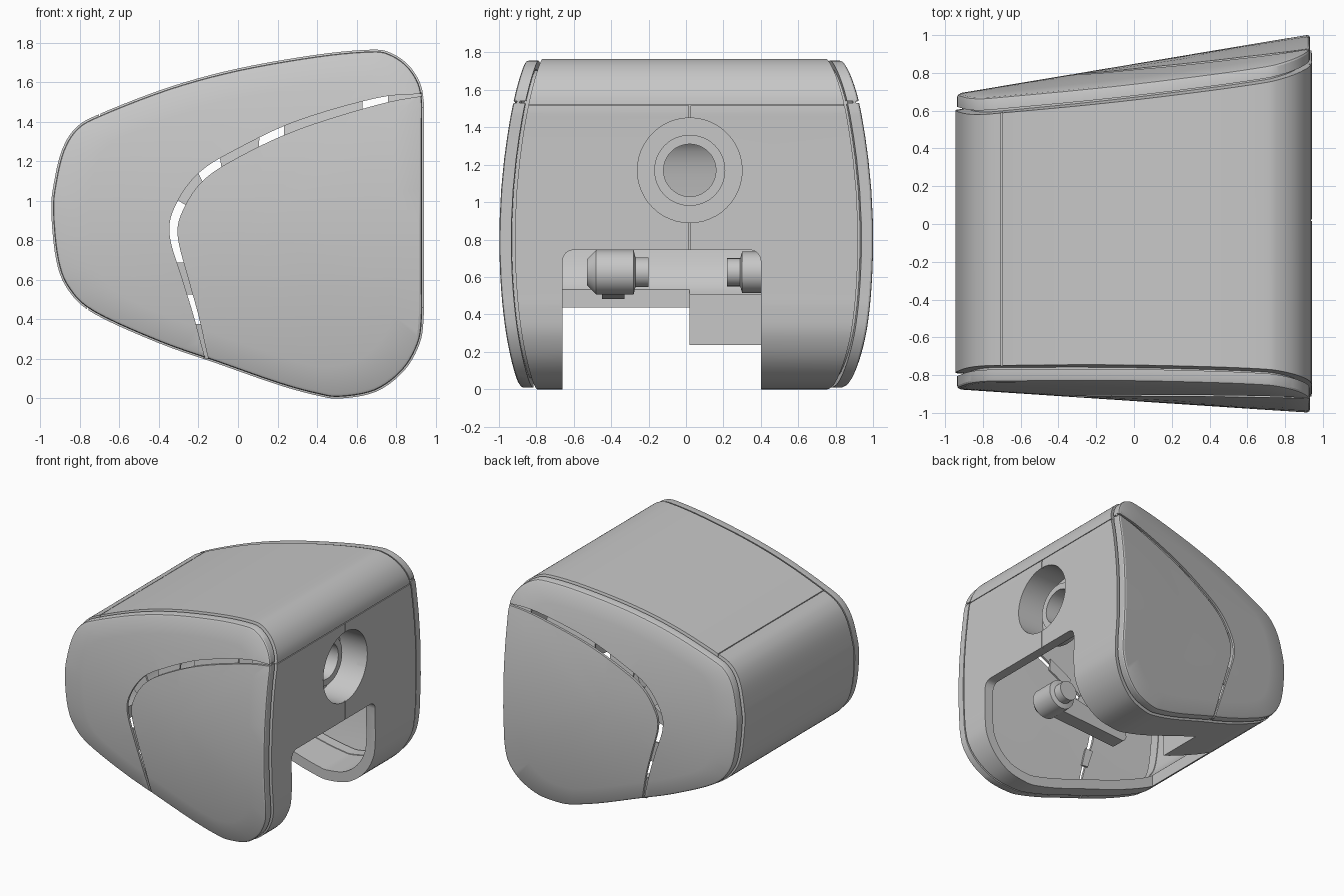
import bpy
import bmesh
from math import cos, sin, tau
from mathutils import Vector

if "Cube" in bpy.data.objects:
    bpy.data.objects.remove(bpy.data.objects["Cube"])

grey = bpy.data.materials.new("plain_grey")
grey.use_nodes = True
GREY = (0.57, 0.57, 0.57, 1)
grey.diffuse_color = GREY
grey.node_tree.nodes["Principled BSDF"].inputs["Base Color"].default_value = GREY


# Helpers
def make(name, loops, closed=False):
    """Skin a list of equal point loops into a solid."""
    bm = bmesh.new()
    rows = [[bm.verts.new(p) for p in loop] for loop in loops]
    pairs = list(zip(rows, rows[1:] + rows[:1])) if closed else list(zip(rows, rows[1:]))
    for a, b in pairs:
        n = len(a)
        for i in range(n):
            j = (i + 1) % n
            bm.faces.new((a[i], a[j], b[j], b[i]))
    if not closed:
        bm.faces.new(rows[0])
        bm.faces.new(rows[-1])
    bmesh.ops.recalc_face_normals(bm, faces=bm.faces)
    mesh = bpy.data.meshes.new(name)
    bm.to_mesh(mesh)
    bm.free()
    mesh.materials.append(grey)
    obj = bpy.data.objects.new(name, mesh)
    bpy.context.scene.collection.objects.link(obj)
    return obj


def activate(obj):
    bpy.ops.object.select_all(action='DESELECT')
    obj.select_set(True)
    bpy.context.view_layer.objects.active = obj


def smooth(obj):
    activate(obj)
    bpy.ops.object.shade_smooth_by_angle(angle=0.4)


def cut(obj, cutter):
    cutter.hide_render = True
    activate(obj)
    mod = obj.modifiers.new("cut", 'BOOLEAN')
    mod.operation = 'DIFFERENCE'
    mod.solver = 'EXACT'
    mod.object = cutter
    bpy.ops.object.modifier_apply(modifier=mod.name)


def discard(*cutters):
    for c in cutters:
        bpy.data.objects.remove(c)


def spline(points, steps, closed):
    """Catmull-Rom curve through the points."""
    p = [Vector(q) for q in points]
    n = len(p)
    out = []
    for i in range(n if closed else n - 1):
        if closed:
            a, b, c, d = (p[(i + k) % n] for k in (-1, 0, 1, 2))
        else:
            a, b, c, d = p[max(i - 1, 0)], p[i], p[i + 1], p[min(i + 2, n - 1)]
        for s in range(steps):
            t = s / steps
            out.append(b + (c - a) * t / 2 + (a * 2 - b * 5 + c * 4 - d) * t * t / 2
                       + (b * 3 - a - c * 3 + d) * t ** 3 / 2)
    if not closed:
        out.append(p[-1])
    return out


def box(name, x, y, z):
    return make(name, [[(x[0], y[0], h), (x[1], y[0], h), (x[1], y[1], h), (x[0], y[1], h)] for h in z])


def side_y(side, depth):
    """Height field of the bowed, tapered side, moved inward by depth."""
    def f(p):
        t = (p.x + 0.94) / 1.88
        base = 0.69 + 0.315 * t if side > 0 else 0.875 + 0.125 * t
        return side * (base - 0.14 * (p.y - 0.8) ** 2 - depth)
    return f


def lift(points, f):
    return [(p.x, f(p), p.y) for p in points]


# Side outline
outline = spline([(0.52, 0), (0.7, 0.035), (0.84, 0.14), (0.92, 0.28), (0.94, 0.42), (0.94, 0.6),
                  (0.94, 1.35), (0.94, 1.5), (0.92, 1.6), (0.86, 1.69), (0.77, 1.75), (0.67, 1.765),
                  (0.4, 1.74), (0, 1.67), (-0.35, 1.575), (-0.7, 1.44), (-0.82, 1.37), (-0.89, 1.26),
                  (-0.93, 1.1), (-0.945, 0.95), (-0.92, 0.7), (-0.86, 0.55), (-0.73, 0.43),
                  (-0.4, 0.28), (-0.1, 0.175), (0.2, 0.07), (0.4, 0.015)], 5, True)


def inset(d):
    out = []
    n = len(outline)
    for i, p in enumerate(outline):
        t = (outline[(i + 1) % n] - outline[i - 1]).normalized()
        out.append(p + Vector((-t.y, t.x)) * d)
    return out


def tube(name, d0, d1, f0, f1):
    a, b = inset(d0), inset(d1)
    return make(name, [lift(a, f0), lift(a, f1), lift(b, f1), lift(b, f0)], closed=True)


# Wraparound shell with slot, seams and round opening
shell = tube("shell", 0, 0.08, side_y(-1, 0.085), side_y(1, 0.085))
plan = [(-0.74, -0.66), (2, -0.66), (2, 0.4), (-0.28, 0.4), (-0.28, 0.02), (-0.74, 0.02)]
slot = make("slot_cutter", [[(x, y, z) for x, y in plan] for z in (-1, 0.745)])
bm = bmesh.new()
bm.from_mesh(slot.data)
edges = [e for e in bm.edges if all(v.co.z > 0 for v in e.verts)
         and abs(e.verts[0].co.x - e.verts[1].co.x) > 1]
bmesh.ops.bevel(bm, geom=edges, offset=0.06, segments=4, profile=0.5, affect='EDGES')
bm.to_mesh(slot.data)
bm.free()


def disc(axis, centre, r, at, n=48):
    u, v = centre
    ring = [(u + r * cos(tau * i / n), v + r * sin(tau * i / n)) for i in range(n)]
    return [(at, a, b) if axis == 'x' else (a, at, b) for a, b in ring]


HOLE = (0.02, 1.17)
cutters = [slot,
           make("hole_cutter", [disc('x', HOLE, 0.28, x) for x in (0.8, 1.1)]),
           box("face_seam", (0.925, 1), (-2, 2), (1.517, 1.523)),
           box("top_seam", (-0.703, -0.697), (-2, 2), (1.42, 1.6)),
           box("bottom_seam", (-0.763, -0.757), (-2, 2), (0.3, 0.465)),
           box("middle_seam", (0.925, 1), (0.017, 0.023), (0.7, 1.52))]
for c in cutters:
    cut(shell, c)
discard(*cutters)
smooth(shell)

# Thin side panels with a deeper rim, split by a curved gap
upper = [(1.1, 1.555), (0.93, 1.542), (0.7, 1.52), (0.3, 1.405), (0, 1.265), (-0.2, 1.14),
         (-0.32, 0.97), (-0.345, 0.82), (-0.28, 0.6), (-0.225, 0.42), (-0.165, 0.2), (-0.12, 0.05)]
lower = [(1.1, 1.545), (0.93, 1.53), (0.7, 1.485), (0.3, 1.36), (0, 1.22), (-0.18, 1.1),
         (-0.28, 0.95), (-0.305, 0.82), (-0.25, 0.6), (-0.2, 0.42), (-0.15, 0.2), (-0.105, 0.05)]
up, low = spline(upper, 5, False), spline(lower, 5, False)
gap_shape = up + low[::-1]
gap = make("gap_cutter", [[(p.x, y, p.y) for p in gap_shape] for y in (-2, 2)])
middle = Vector((0.1, 0.88))


def shrink(points, s):
    return [middle + (p - middle) * s for p in points]


for side, label in ((-1, "front"), (1, "back")):
    rim, soft, flat, web = inset(0.009), inset(0.013), inset(0.025), inset(0.055)
    scales = (0.1, 0.3, 0.5, 0.7, 0.84)
    skin = side_y(side, 0.02)
    loops = [lift(shrink(rim, s), skin) for s in scales]
    loops += [lift(web, skin), lift(web, side_y(side, 0.065)), lift(rim, side_y(side, 0.065))]
    loops += [lift(rim, side_y(side, 0.014)), lift(soft, side_y(side, 0.005)), lift(flat, side_y(side, 0))]
    loops += [lift(shrink(flat, s), side_y(side, 0)) for s in scales[::-1]]
    panel = make(label + "_panel", loops)
    cut(panel, gap)
    smooth(panel)
    # Lip that closes the seam between shell and panel
    smooth(tube(label + "_lip", 0.06, 0.085, side_y(side, 0.14), side_y(side, 0.055)))
    # Tabs bridging parts of the gap
    for k, (a, b) in enumerate(((5, 10), (11, 17), (18, 23), (25, 30), (38, 43), (46, 51))):
        ribbon = [p + (p - q) * 0.5 for p, q in zip(up[a:b], low[a:b])]
        ribbon += [q + (q - p) * 0.5 for p, q in zip(up[a:b], low[a:b])][::-1]
        make(f"{label}_tab_{k}", [lift(ribbon, side_y(side, d)) for d in (0.035, 0.019)])
discard(gap)

# Recessed bushing in the round opening
bushing = make("bushing", [disc('x', HOLE, r, x) for x, r in
                           ((0.88, 0.295), (0.88, 0.28), (0.7, 0.28), (0.7, 0.19), (0.78, 0.19),
                            (0.78, 0.14), (0.6, 0.14), (0.6, 0.19), (0.68, 0.19), (0.68, 0.295))],
               closed=True)
smooth(bushing)

# Pivot bosses in the slot
PIVOT = (0.49, 0.625)
for name, sections in (("front", ((-0.53, 0.07), (-0.48, 0.12), (-0.28, 0.12), (-0.27, 0.08), (-0.2, 0.08))),
                       ("back", ((0.22, 0.075), (0.29, 0.075), (0.3, 0.11), (0.42, 0.11)))):
    smooth(make(name + "_boss", [disc('y', PIVOT, r, y) for y, r in sections]))

# Swing arm from the front boss
arm = []
for y in (-0.45, -0.33):
    far = disc('y', (-0.15, 0.53), 0.05, y, 24)
    near = disc('y', PIVOT, 0.1, y, 24)
    arm.append(near[:6] + far[6:18] + near[18:])
smooth(make("swing_arm", arm))

# Upright edge of the bottom flap
box("flap_edge", (-0.32, -0.28), (0.02, 0.4), (0.27, 0.51))
